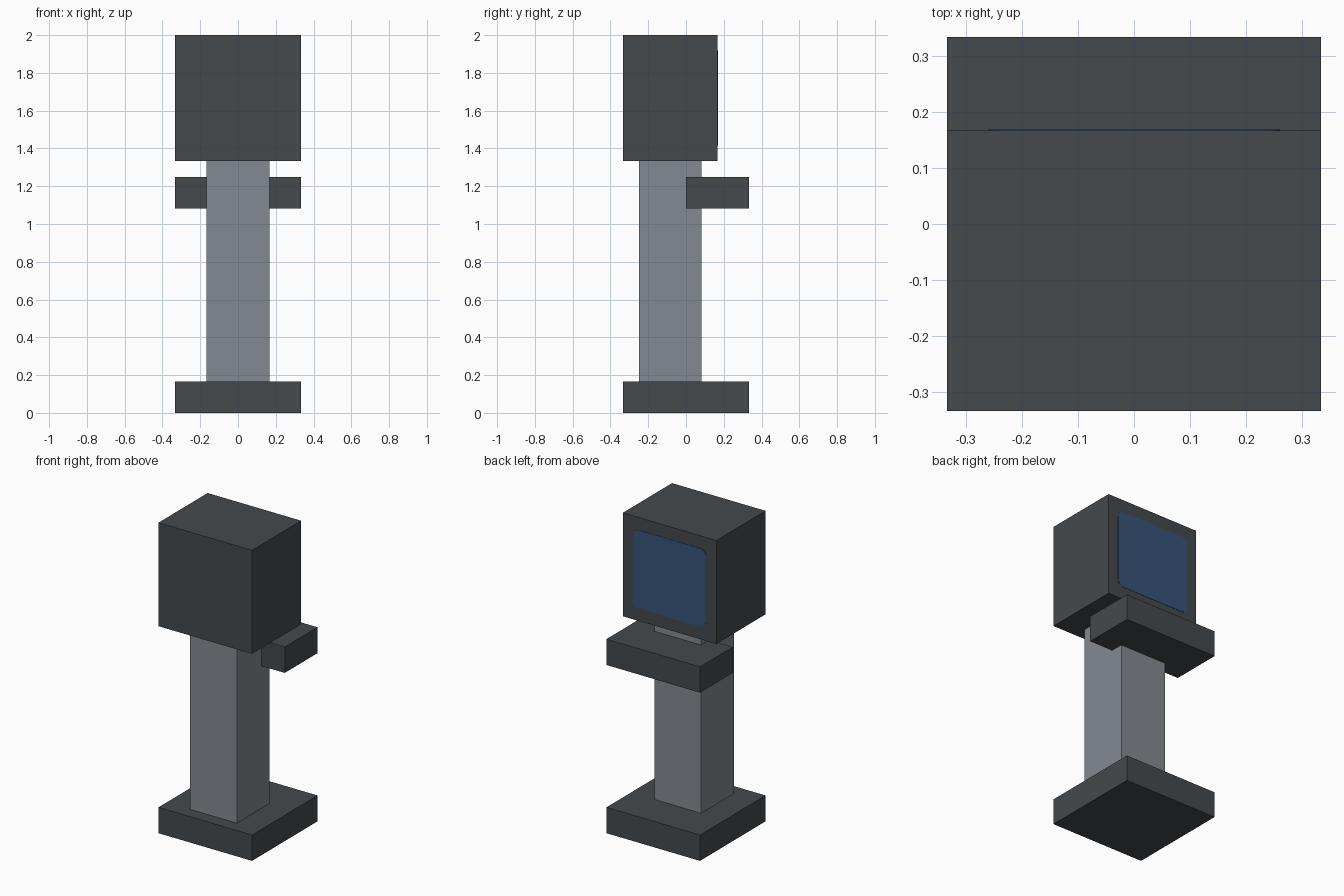
import bpy
import bmesh
from math import cos, sin, pi
from mathutils import Vector

default = bpy.data.objects.get("Cube")
if default:
    bpy.data.objects.remove(default, do_unlink=True)


def material(name, color):
    mat = bpy.data.materials.new(name)
    mat.use_nodes = True
    mat.diffuse_color = (*color, 1)
    mat.node_tree.nodes["Principled BSDF"].inputs["Base Color"].default_value = (*color, 1)
    return mat


charcoal = material("charcoal", (0.058, 0.067, 0.073))
grey = material("steel grey", (0.23, 0.254, 0.283))
blue = material("screen blue", (0.037, 0.09, 0.19))


def add_object(name, bm, mat):
    bmesh.ops.recalc_face_normals(bm, faces=bm.faces)
    mesh = bpy.data.meshes.new(name)
    bm.to_mesh(mesh)
    bm.free()
    mesh.materials.append(mat)
    obj = bpy.data.objects.new(name, mesh)
    bpy.context.collection.objects.link(obj)
    return obj


def box(name, low, high, mat):
    low, high = Vector(low), Vector(high)
    bm = bmesh.new()
    bmesh.ops.create_cube(bm, size=1)
    bmesh.ops.scale(bm, vec=high - low, verts=bm.verts)
    bmesh.ops.translate(bm, vec=(low + high) / 2, verts=bm.verts)
    return add_object(name, bm, mat)


def rounded_plate(name, half_x, half_z, radius, center, thickness, mat, steps=5):
    bm = bmesh.new()
    ring = []
    for quarter, (sx, sz) in enumerate([(1, 1), (-1, 1), (-1, -1), (1, -1)]):
        for i in range(steps + 1):
            a = (quarter + i / steps) * pi / 2
            offset = Vector((sx * (half_x - radius) + radius * cos(a), 0,
                             sz * (half_z - radius) + radius * sin(a)))
            ring.append(bm.verts.new(Vector(center) + offset))
    face = bm.faces.new(ring)
    out = bmesh.ops.extrude_face_region(bm, geom=[face])["geom"]
    bmesh.ops.translate(bm, vec=(0, thickness, 0),
                        verts=[v for v in out if isinstance(v, bmesh.types.BMVert)])
    return add_object(name, bm, mat)


W = 1 / 3   # half width of the wide parts

# Base slab and column
box("base", (-W, -W, 0), (W, W, W / 2), charcoal)
box("column", (-W / 2, -0.25, W / 2), (W / 2, W / 4, 4 * W), grey)

# Control tray reaching out at the back
box("tray", (-W, 0, 3.25 * W), (W, W, 3.75 * W), charcoal)

# Monitor housing and its screen
box("monitor", (-W, -W, 4 * W), (W, W / 2, 2), charcoal)
rounded_plate("screen", 0.26, 0.252, 0.04, (0, W / 2 - 0.002, 5 * W), 0.004, blue)
